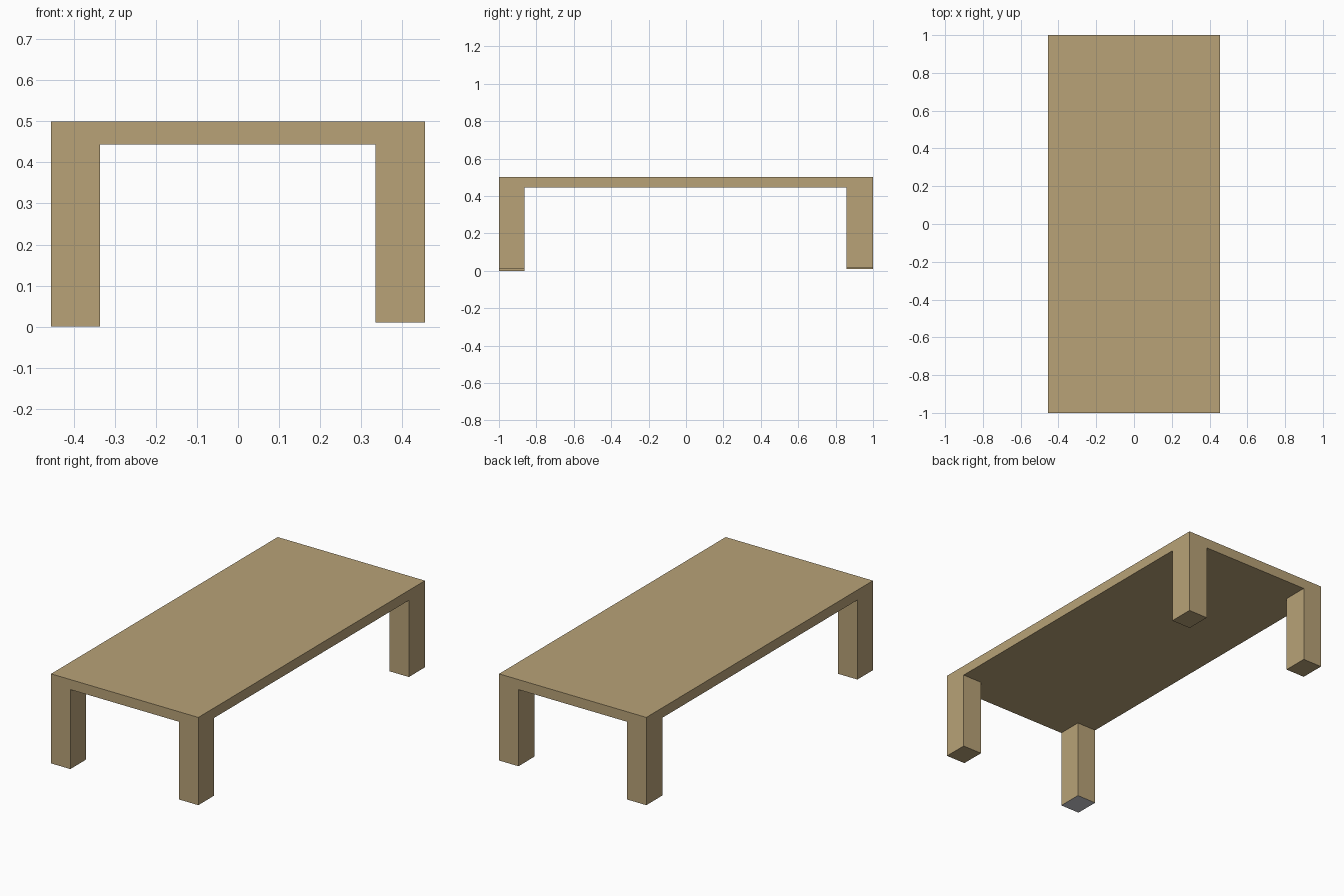
import bpy, bmesh

if "Cube" in bpy.data.objects:
    bpy.data.objects.remove(bpy.data.objects["Cube"])


def material(name, rgb):
    m = bpy.data.materials.new(name)
    m.diffuse_color = (*rgb, 1)
    m.use_nodes = True
    m.node_tree.nodes["Principled BSDF"].inputs["Base Color"].default_value = m.diffuse_color
    return m


wood = material("tan wood", (0.479, 0.361, 0.186))
grey = material("grey foot", (0.62, 0.62, 0.65))

XS = (-0.455, -0.336, 0.335, 0.455)   # outer edges and leg inner faces
YS = (-1.0, -0.863, 0.858, 1.0)
TOP, UNDER = 0.5, 0.444
# foot height of each corner leg, keyed by (x cell, y cell)
FEET = {(0, 0): 0.0, (2, 0): 0.01, (0, 2): 0.01, (2, 2): 0.016}

bm = bmesh.new()

# underside of the table top, split so the corners can become legs
grid = [[bm.verts.new((x, y, UNDER)) for y in YS] for x in XS]
cells = {}
for i in range(3):
    for j in range(3):
        cells[i, j] = bm.faces.new((grid[i][j], grid[i][j + 1],
                                    grid[i + 1][j + 1], grid[i + 1][j]))

# table top: rim and upper face
loop = ([grid[i][0] for i in range(4)] + [grid[3][j] for j in range(1, 4)]
        + [grid[i][3] for i in (2, 1, 0)] + [grid[0][j] for j in (2, 1)])
upper = [bm.verts.new((v.co.x, v.co.y, TOP)) for v in loop]
for k in range(len(loop)):
    n = (k + 1) % len(loop)
    bm.faces.new((loop[k], loop[n], upper[n], upper[k]))
bm.faces.new(upper)

# legs: pull the corner cells down to their feet
for key, z in FEET.items():
    foot = bmesh.ops.extrude_discrete_faces(bm, faces=[cells[key]])["faces"][0]
    for v in foot.verts:
        v.co.z = z
    if key == (0, 0):
        foot.material_index = 1   # grey sole of the front left leg

# merge coplanar pieces so the table is one seamless body
bmesh.ops.remove_doubles(bm, verts=bm.verts, dist=1e-5)
bmesh.ops.dissolve_limit(bm, angle_limit=0.01, verts=bm.verts, edges=bm.edges,
                         delimit={'MATERIAL'})
bmesh.ops.recalc_face_normals(bm, faces=bm.faces)

mesh = bpy.data.meshes.new("table_top_and_legs")
bm.to_mesh(mesh)
bm.free()
mesh.materials.append(wood)
mesh.materials.append(grey)
table = bpy.data.objects.new("table_top_and_legs", mesh)
bpy.context.collection.objects.link(table)
